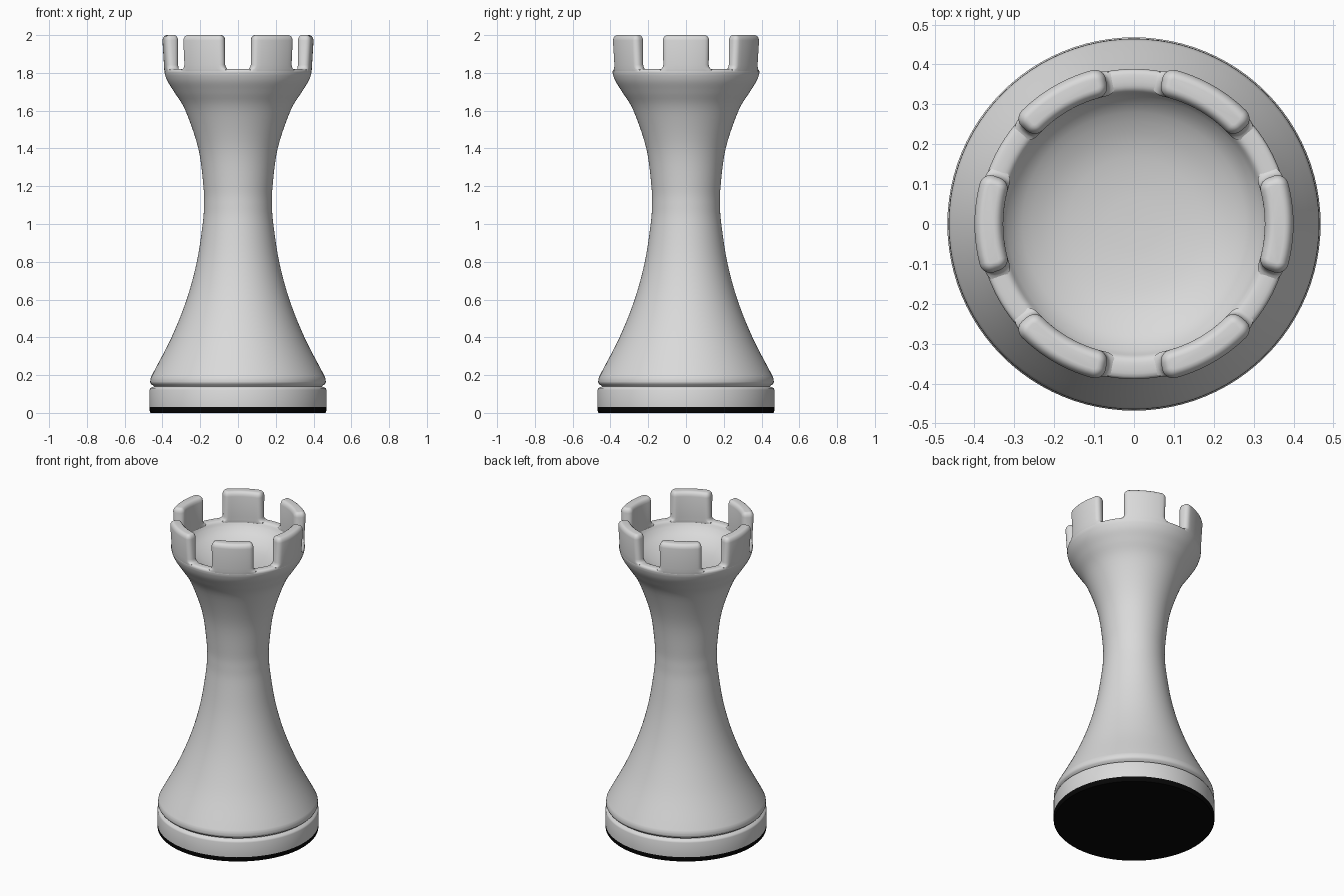
import bpy, bmesh, math
from mathutils import Vector

if "Cube" in bpy.data.objects:
    bpy.data.objects.remove(bpy.data.objects["Cube"])


def material(name, rgb):
    m = bpy.data.materials.new(name)
    m.diffuse_color = (*rgb, 1)
    m.use_nodes = True
    m.node_tree.nodes["Principled BSDF"].inputs["Base Color"].default_value = m.diffuse_color
    return m


grey = material("light_grey", (0.7, 0.7, 0.7))
black = material("black_felt", (0.002, 0.002, 0.002))


def smooth_curve(pts, steps=5):
    """Catmull-Rom curve through the points."""
    p = [Vector(q) for q in pts]
    p = [2 * p[0] - p[1]] + p + [2 * p[-1] - p[-2]]
    out = []
    for i in range(1, len(p) - 2):
        a, b, c, d = p[i - 1:i + 3]
        for s in range(steps):
            t = s / steps
            v = 0.5 * (2 * b + (c - a) * t + (2 * a - 5 * b + 4 * c - d) * t ** 2
                       + (3 * b - a - 3 * c + d) * t ** 3)
            out.append((v.x, v.y))
    return out + [pts[-1]]


def loft(name, rings, mats, cap_end=True):
    """Skin closed rings of equal length, capping both ends."""
    bm = bmesh.new()
    rows = [[bm.verts.new(v) for v in ring] for ring in rings]
    n = len(rows[0])
    for lo, hi in zip(rows, rows[1:]):
        for i in range(n):
            j = (i + 1) % n
            bm.faces.new((lo[i], lo[j], hi[j], hi[i]))
    bm.faces.new(rows[0][::-1])
    if cap_end:
        bm.faces.new(rows[-1])
    bmesh.ops.recalc_face_normals(bm, faces=bm.faces)
    me = bpy.data.meshes.new(name)
    bm.to_mesh(me)
    bm.free()
    for m in mats:
        me.materials.append(m)
    ob = bpy.data.objects.new(name, me)
    bpy.context.collection.objects.link(ob)
    bpy.ops.object.select_all(action='DESELECT')
    ob.select_set(True)
    bpy.context.view_layer.objects.active = ob
    bpy.ops.object.shade_smooth_by_angle(angle=math.radians(50))
    return ob


# Body: foot with groove, waisted column, flared crown wall and hollow bowl
foot = [(0.462, 0), (0.467, 0.006), (0.468, 0.03), (0.468, 0.122), (0.464, 0.132),
        (0.450, 0.137), (0.446, 0.141), (0.450, 0.146), (0.460, 0.152)]
column = smooth_curve([(0.465, 0.163), (0.462, 0.185), (0.445, 0.22), (0.352, 0.4),
                       (0.272, 0.6), (0.218, 0.8), (0.187, 1.0), (0.180, 1.1),
                       (0.183, 1.2), (0.210, 1.4), (0.278, 1.6), (0.335, 1.695),
                       (0.370, 1.75), (0.385, 1.785), (0.389, 1.805)])
bowl = smooth_curve([(0.386, 1.815), (0.375, 1.82), (0.348, 1.82), (0.333, 1.812),
                     (0.318, 1.788), (0.28, 1.752), (0.2, 1.715), (0.1, 1.698),
                     (0.003, 1.694)], 3)
SEG = 96
rings = [[(r * math.cos(2 * math.pi * i / SEG), r * math.sin(2 * math.pi * i / SEG), z)
          for i in range(SEG)] for r, z in foot + column + bowl]
body = loft("rook_body", rings, [grey, black])
for f in body.data.polygons:
    if f.center.z < 0.025:      # dark felt underside and lower lip
        f.material_index = 1


# Battlements: curved blocks with rounded corners and flared feet
def block_outline(half, r0, r1, corner):
    """Rounded rectangle in (arc length, radius), before bending."""
    pts = []
    corners = [(half - corner, r1 - corner, 0), (-half + corner, r1 - corner, 90),
               (-half + corner, r0 + corner, 180), (half - corner, r0 + corner, 270)]
    for k, (cx, cy, start) in enumerate(corners):
        for s in range(6):
            a = math.radians(start + 18 * s)
            pts.append((cx + corner * math.cos(a), cy + corner * math.sin(a)))
        if k in (0, 2):         # extra points along the long sides
            nx, ny, _ = corners[k + 1]
            y = r1 if k == 0 else r0
            for s in range(1, 10):
                pts.append((cx + (nx - cx) * s / 10, y))
    return pts


# rows: height, change of half width, radial inset, outer radius
rows = [(1.785, 0.022, 0.004, 0.388), (1.818, 0.022, 0.0, 0.391), (1.822, 0.011, 0, 0.391),
        (1.830, 0.004, 0, 0.392), (1.842, 0, 0, 0.392), (1.972, 0, 0, 0.400),
        (1.985, -0.003, 0.003, 0.400), (1.994, -0.009, 0.009, 0.400),
        (1.999, -0.016, 0.016, 0.400), (2.0, -0.023, 0.023, 0.400)]
for k in range(6):
    rings = []
    for z, dw, inset, outer in rows:
        ring = []
        for u, r in block_outline(0.121 + dw, 0.328 + inset, outer - inset,
                                  max(0.028 - inset, 0.006)):
            a = math.radians(60 * k) + u / 0.365
            ring.append((r * math.cos(a), r * math.sin(a), z))
        rings.append(ring)
    loft(f"battlement_{k + 1}", rings, [grey])
